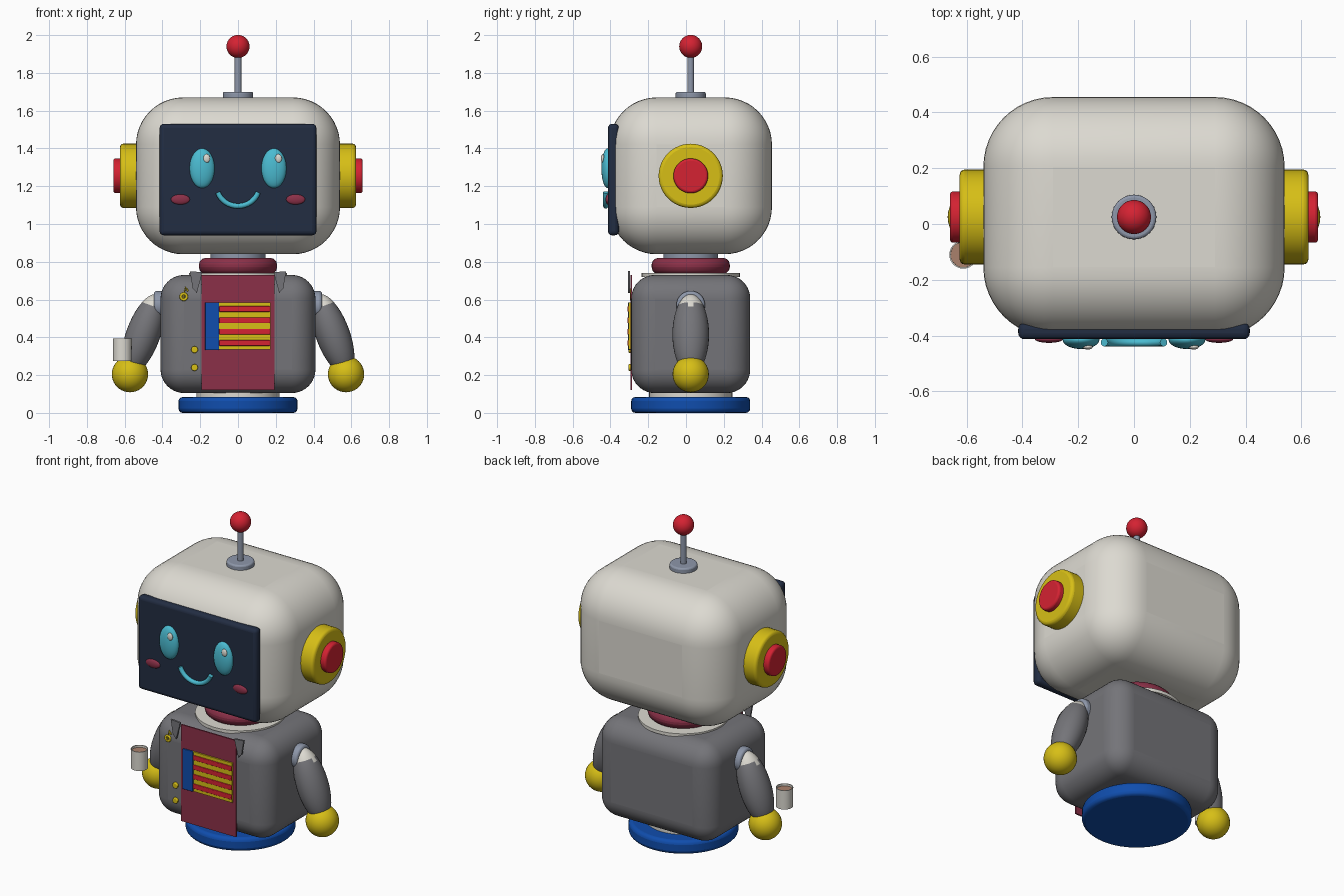
import bpy, bmesh, math
from mathutils import Matrix, Vector

if "Cube" in bpy.data.objects:
    bpy.data.objects.remove(bpy.data.objects["Cube"])

YC = 0.025  # depth centre line shared by head, body and base


def mat(name, rgb):
    m = bpy.data.materials.new(name)
    m.diffuse_color = (*rgb, 1)
    m.use_nodes = True
    m.node_tree.nodes["Principled BSDF"].inputs["Base Color"].default_value = m.diffuse_color
    return m


CREAM = mat("cream", (0.72, 0.70, 0.64))
NAVY = mat("navy", (0.016, 0.026, 0.055))
CYAN = mat("cyan", (0.07, 0.50, 0.64))
RED = mat("red", (0.66, 0.016, 0.032))
YELLOW = mat("yellow", (0.68, 0.52, 0.008))
GREY = mat("grey", (0.175, 0.175, 0.19))
MAROON = mat("maroon", (0.26, 0.03, 0.065))
BLUE = mat("blue", (0.005, 0.075, 0.42))
STEEL = mat("steel", (0.27, 0.31, 0.40))
COFFEE = mat("coffee", (0.40, 0.22, 0.15))


def finish(bm, name, material, bevel=0, segs=3):
    bmesh.ops.recalc_face_normals(bm, faces=bm.faces)
    me = bpy.data.meshes.new(name)
    bm.to_mesh(me)
    bm.free()
    ob = bpy.data.objects.new(name, me)
    bpy.context.collection.objects.link(ob)
    me.materials.append(material)
    if bevel:
        b = ob.modifiers.new("round", 'BEVEL')
        b.width, b.segments, b.limit_method = bevel, segs, 'ANGLE'
    bpy.ops.object.select_all(action='DESELECT')
    ob.select_set(True)
    bpy.context.view_layer.objects.active = ob
    bpy.ops.object.shade_smooth_by_angle(angle=math.radians(35))
    return ob


def box(name, lo, hi, material, bevel=0, segs=3):
    bm = bmesh.new()
    lo, hi = Vector(lo), Vector(hi)
    bmesh.ops.create_cube(bm, size=1, matrix=Matrix.Translation((lo + hi) / 2)
                          @ Matrix.Diagonal((*(hi - lo), 1)))
    return finish(bm, name, material, bevel, segs)


def ball(name, pos, radii, material, tilt=0):
    bm = bmesh.new()
    bmesh.ops.create_uvsphere(bm, u_segments=32, v_segments=20, radius=1)
    bm.transform(Matrix.Translation(pos) @ Matrix.Rotation(tilt, 4, 'Y')
                 @ Matrix.Diagonal((*radii, 1)))
    return finish(bm, name, material)


def disc(name, pos, r, depth, material, axis='Z', bevel=0):
    bm = bmesh.new()
    turn = {'Z': Matrix.Identity(4), 'X': Matrix.Rotation(math.pi / 2, 4, 'Y'),
            'Y': Matrix.Rotation(math.pi / 2, 4, 'X')}[axis]
    bmesh.ops.create_cone(bm, cap_ends=True, segments=48, radius1=r, radius2=r,
                          depth=depth, matrix=Matrix.Translation(pos) @ turn)
    return finish(bm, name, material, bevel)


def lathe(name, pos, profile, material):
    bm = bmesh.new()
    vs = [bm.verts.new((r, 0, z)) for r, z in profile]
    es = [bm.edges.new(p) for p in zip(vs, vs[1:])]
    bmesh.ops.spin(bm, geom=vs + es, axis=(0, 0, 1), cent=(0, 0, 0),
                   angle=math.tau, steps=40)
    bmesh.ops.remove_doubles(bm, verts=bm.verts, dist=1e-4)
    bm.transform(Matrix.Translation(pos))
    return finish(bm, name, material)


def tube(name, pts, r, material):
    cu = bpy.data.curves.new(name, 'CURVE')
    cu.dimensions = '3D'
    cu.bevel_depth, cu.bevel_resolution, cu.use_fill_caps = r, 4, True
    sp = cu.splines.new('POLY')
    sp.points.add(len(pts) - 1)
    for p, co in zip(sp.points, pts):
        p.co = (*co, 1)
    cu.materials.append(material)
    ob = bpy.data.objects.new(name, cu)
    bpy.context.collection.objects.link(ob)


# Head and face screen
box("head", (-0.54, YC - 0.43, 0.84), (0.54, YC + 0.43, 1.67), CREAM, 0.25, 12)
box("face_screen", (-0.415, -0.413, 0.94), (0.415, -0.355, 1.53), NAVY, 0.022, 4)
for side, s in (("left", -1), ("right", 1)):
    ball(side + "_eye", (s * 0.19, -0.415, 1.295), (0.066, 0.033, 0.105), CYAN)
    ball(side + "_eye_glint", (s * 0.19 + 0.024, -0.441, 1.347),
         (0.018, 0.009, 0.023), CREAM)
    ball(side + "_cheek", (s * 0.305, -0.413, 1.13), (0.05, 0.013, 0.027), MAROON)
    # Ears
    disc(side + "_ear", (s * 0.565, YC, 1.255), 0.17, 0.12, YELLOW, 'X', 0.018)
    disc(side + "_ear_button", (s * 0.62, YC, 1.255), 0.092, 0.08, RED, 'X', 0.012)
tube("smile", [(0.112 * math.sin(a), -0.425, 1.20 - 0.105 * math.cos(a))
               for a in [math.radians(-72 + 9 * i) for i in range(17)]], 0.014, CYAN)

# Antenna
disc("antenna_base", (0, YC, 1.68), 0.08, 0.04, STEEL, bevel=0.01)
disc("antenna_rod", (0, YC, 1.80), 0.018, 0.22, STEEL)
ball("antenna_ball", (0, YC, 1.94), (0.061,) * 3, RED)

# Neck, collar and base
disc("neck", (0, YC, 0.80), 0.145, 0.16, STEEL)
disc("neck_rim", (0, YC, 0.73), 0.26, 0.02, CREAM)
disc("collar", (0, YC, 0.778), 0.207, 0.085, MAROON, bevel=0.036)
disc("waist", (0, YC, 0.10), 0.22, 0.06, CREAM)
disc("base", (0, YC, 0.042), 0.315, 0.084, BLUE, bevel=0.022)

# Torso with front panel
box("torso", (-0.41, -0.29, 0.105), (0.41, 0.34, 0.73), GREY, 0.125, 10)
box("front_panel", (-0.192, -0.295, 0.12), (0.192, -0.286, 0.73), MAROON)
for side, s in (("left", -1), ("right", 1)):
    bm = bmesh.new()
    flap = [(0.255, 0.75), (0.19, 0.745), (0.195, 0.72), (0.218, 0.635), (0.24, 0.66)]
    f = bm.faces.new([bm.verts.new((s * x, -0.308, z)) for x, z in flap])
    ext = bmesh.ops.extrude_face_region(bm, geom=[f])
    bmesh.ops.translate(bm, vec=(0, 0.012, 0),
                        verts=[v for v in ext["geom"] if isinstance(v, bmesh.types.BMVert)])
    finish(bm, side + "_lapel", GREY)

# Striped chest badge
box("badge_plate", (-0.11, -0.304, 0.335), (0.172, -0.294, 0.585), YELLOW)
box("badge_block", (-0.175, -0.308, 0.332), (-0.10, -0.294, 0.585), BLUE, 0.004)
for i in range(4):
    z = 0.37 + 0.06 * i
    box(f"badge_stripe_{i + 1}", (-0.10, -0.310, z - 0.015), (0.17, -0.300, z + 0.015),
        RED, 0.004)

# Buttons and lapel pin
for i, z in enumerate((0.335, 0.24)):
    disc(f"button_{i + 1}", (-0.23, -0.292, z), 0.018, 0.024, YELLOW, 'Y', 0.005)
tube("pin_ring", [(-0.287 + 0.016 * math.cos(a), -0.29, 0.615 + 0.016 * math.sin(a))
                  for a in [math.tau * i / 16 for i in range(17)]], 0.007, YELLOW)
tube("pin_stem", [(-0.29, -0.292, 0.605), (-0.278, -0.29, 0.665), (-0.264, -0.29, 0.645)],
     0.005, YELLOW)

# Arms with pale shoulder caps, and hands
for side, s in (("left", -1), ("right", 1)):
    disc(side + "_shoulder", (s * 0.41, YC, 0.57), 0.076, 0.07, STEEL, 'X', 0.015)
    arm = ball(side + "_arm", (s * 0.502, YC, 0.415), (0.09, 0.097, 0.225), GREY,
               -s * math.radians(20))
    arm.data.materials.append(CREAM)
    for p in arm.data.polygons:
        if p.center.z > 0.575:
            p.material_index = 1
    ball(side + "_hand", (s * 0.572, YC, 0.205), (0.096,) * 3, YELLOW)

# Mug and drink
lathe("mug", (-0.612, -0.11, 0.275),
      [(0, 0), (0.049, 0), (0.05, 0.12), (0.045, 0.12), (0.044, 0.01), (0, 0.01)], CREAM)
disc("drink", (-0.612, -0.11, 0.378), 0.0455, 0.006, COFFEE)
